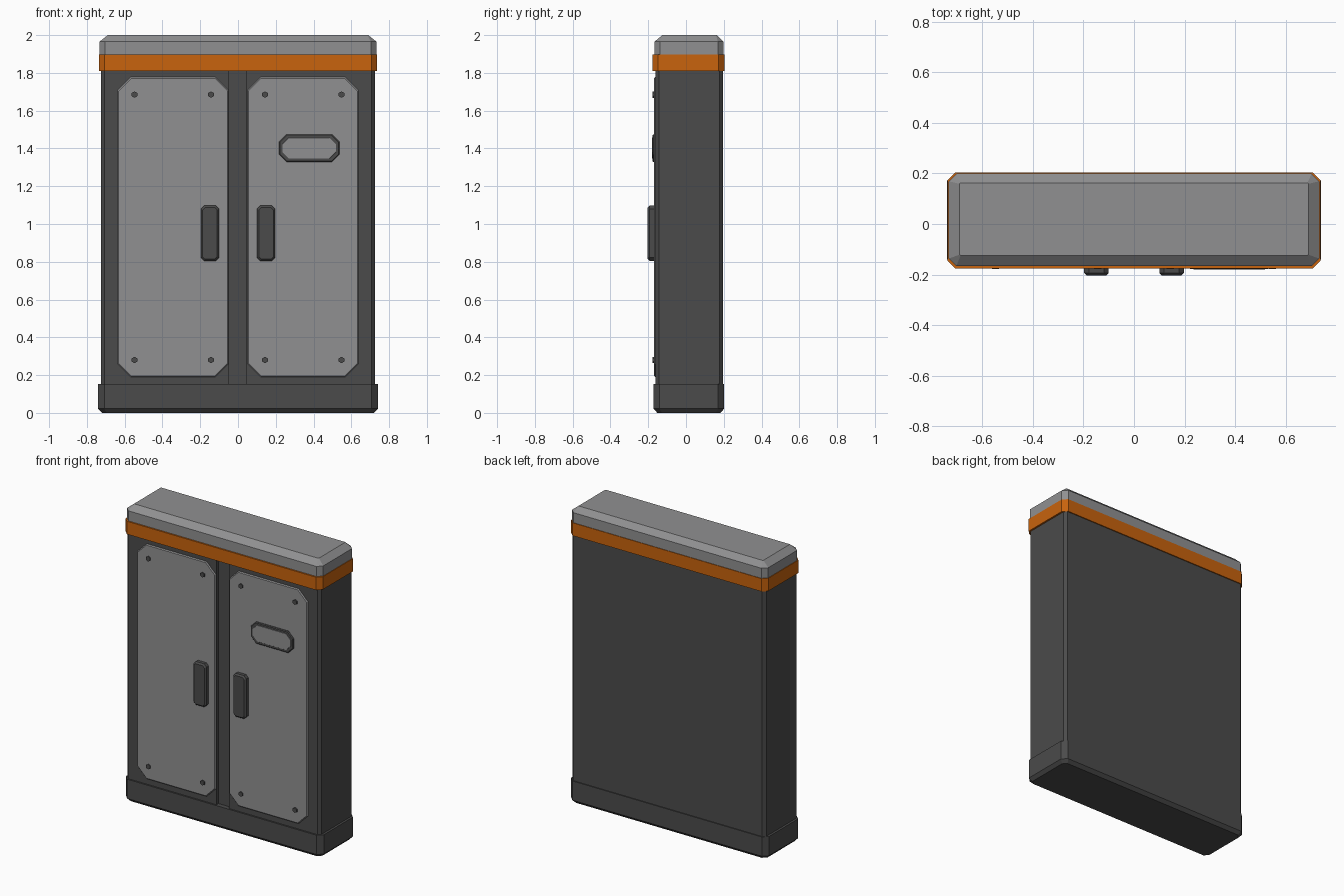
import bpy
import bmesh

cube = bpy.data.objects.get("Cube")
if cube:
    bpy.data.objects.remove(cube, do_unlink=True)


def make_material(name, rgb):
    mat = bpy.data.materials.new(name)
    mat.use_nodes = True
    color = (*rgb, 1.0)
    mat.diffuse_color = color
    mat.node_tree.nodes["Principled BSDF"].inputs["Base Color"].default_value = color
    return mat


DARK = make_material("dark grey", (0.07, 0.07, 0.07))
LIGHT = make_material("light grey", (0.28, 0.28, 0.285))
ORANGE = make_material("orange", (0.58, 0.125, 0.004))


def octagon(x0, x1, y0, y1, cut):
    """Rectangle with cut corners, counter-clockwise."""
    return [(x0 + cut, y0), (x1 - cut, y0), (x1, y0 + cut), (x1, y1 - cut),
            (x1 - cut, y1), (x0 + cut, y1), (x0, y1 - cut), (x0, y0 + cut)]


def loft(name, mat, sections, upright=True):
    """Skin (level, outline) sections along z, or along y when not upright."""
    bm = bmesh.new()
    rings = [[bm.verts.new((a, b, level) if upright else (a, level, b))
              for a, b in outline] for level, outline in sections]
    bm.faces.new(rings[0])
    bm.faces.new(rings[-1])
    n = len(rings[0])
    for low, high in zip(rings, rings[1:]):
        for i in range(n):
            j = (i + 1) % n
            bm.faces.new((low[i], low[j], high[j], high[i]))
    bmesh.ops.recalc_face_normals(bm, faces=bm.faces)
    mesh = bpy.data.meshes.new(name)
    bm.to_mesh(mesh)
    bm.free()
    mesh.materials.append(mat)
    obj = bpy.data.objects.new(name, mesh)
    bpy.context.collection.objects.link(obj)
    return obj


def plate(name, mat, x0, x1, z0, z1, cut, back, front, bevel):
    """Cut-corner plate facing the front, with a bevelled rim."""
    full = octagon(x0, x1, z0, z1, cut)
    inner = octagon(x0 + bevel, x1 - bevel, z0 + bevel, z1 - bevel, cut - bevel * 0.6)
    return loft(name, mat, [(back, full), (front + bevel, full), (front, inner)], False)


# Plinth with a bevelled foot
foot = octagon(-0.74, 0.74, -0.172, 0.202, 0.032)
loft("base", DARK, [(0, octagon(-0.72, 0.72, -0.152, 0.182, 0.025)),
                    (0.022, foot), (0.152, foot)])

# Cabinet body, with a shallow channel between the two doors
outline = octagon(-0.725, 0.725, -0.162, 0.196, 0.018)
channel = [(-0.048, -0.162), (-0.048, -0.14), (0.045, -0.14), (0.045, -0.162)]
outline[1:1] = channel
loft("body", DARK, [(0.14, outline), (1.82, outline)])

# Trim band and roof cap
band = octagon(-0.737, 0.737, -0.177, 0.203, 0.03)
loft("trim_band", ORANGE, [(1.81, band), (1.897, band)])
cap = octagon(-0.733, 0.733, -0.167, 0.199, 0.03)
loft("roof_cap", LIGHT, [(1.89, cap), (1.965, cap),
                         (2.0, octagon(-0.69, 0.69, -0.125, 0.163, 0.004))])

# Door panels, handles and bolts on both sides
for side, sign in (("left", 1), ("right", -1)):
    def span(a, b):
        return sorted((a * sign, b * sign))

    plate(side + "_door_panel", LIGHT, *span(0.05, 0.638), 0.19, 1.777,
          0.07, -0.155, -0.17, 0.006)
    plate(side + "_handle", DARK, *span(0.1, 0.197), 0.805, 1.097,
          0.018, -0.16, -0.203, 0.01)
    for height, label in ((0.28, "lower"), (1.685, "upper")):
        for x, place in ((0.143, "inner"), (0.548, "outer")):
            bpy.ops.mesh.primitive_cylinder_add(
                vertices=6, radius=0.017, depth=0.02,
                location=(x * sign, -0.168, height), rotation=(1.5708, 0, 0))
            bolt = bpy.context.object
            bolt.name = f"{side}_{label}_{place}_bolt"
            bolt.data.materials.append(DARK)

# Name plate frame with a light insert
plate("plate_frame", DARK, 0.217, 0.537, 1.328, 1.475, 0.04, -0.16, -0.178, 0.005)
plate("plate_insert", LIGHT, 0.235, 0.519, 1.346, 1.457, 0.034, -0.172, -0.18, 0.001)
